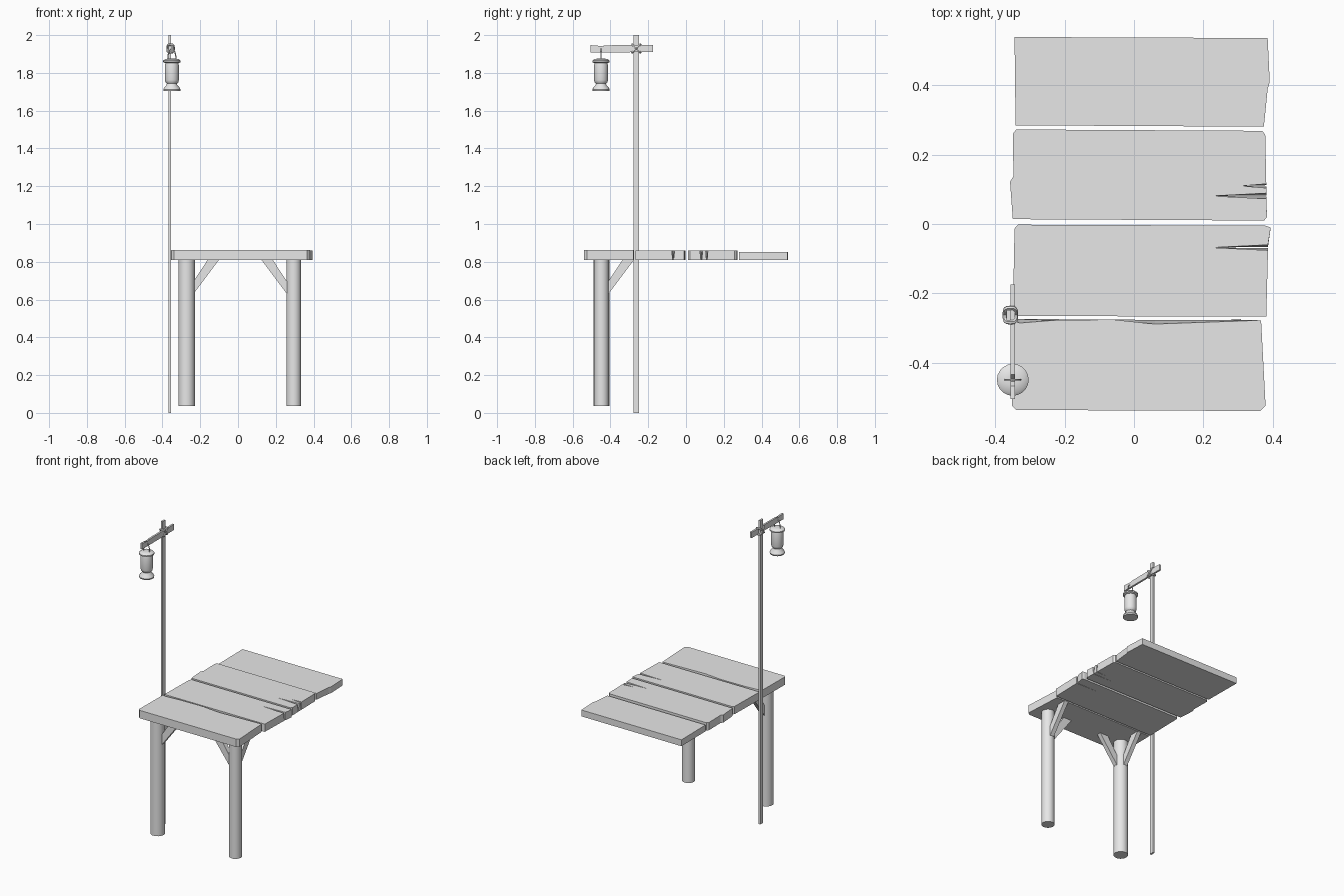
import bpy, bmesh, math
from mathutils import Vector

cube = bpy.data.objects.get("Cube")
if cube:
    bpy.data.objects.remove(cube, do_unlink=True)

grey = bpy.data.materials.new("plain grey")
grey.use_nodes = True
grey.diffuse_color = (0.8, 0.8, 0.8, 1)
grey.node_tree.nodes["Principled BSDF"].inputs["Base Color"].default_value = (0.8, 0.8, 0.8, 1)


def finish(name, bm, smooth=False):
    bmesh.ops.recalc_face_normals(bm, faces=bm.faces)
    mesh = bpy.data.meshes.new(name)
    bm.to_mesh(mesh)
    bm.free()
    mesh.materials.append(grey)
    obj = bpy.data.objects.new(name, mesh)
    bpy.context.collection.objects.link(obj)
    if smooth:
        bpy.ops.object.select_all(action='DESELECT')
        obj.select_set(True)
        bpy.context.view_layer.objects.active = obj
        bpy.ops.object.shade_smooth_by_angle(angle=math.radians(35))
    return obj


def loft(name, rings, smooth=False, closed=False):
    """Skin rings of equal length; cap the ends, or join them when closed."""
    bm = bmesh.new()
    loops = [[bm.verts.new(p) for p in ring] for ring in rings]
    pairs = list(zip(loops, loops[1:]))
    if closed:
        pairs.append((loops[-1], loops[0]))
    for a, b in pairs:
        for i in range(len(a)):
            j = (i + 1) % len(a)
            bm.faces.new((a[i], a[j], b[j], b[i]))
    if not closed:
        caps = [bm.faces.new(loops[0]), bm.faces.new(loops[-1])]
        bmesh.ops.triangulate(bm, faces=caps)
    return finish(name, bm, smooth)


def lathe(name, x, y, profile, sides, smooth=True):
    angles = [math.tau * i / sides for i in range(sides)]
    return loft(name, [[(x + r * math.cos(a), y + r * math.sin(a), z) for a in angles]
                       for r, z in profile], smooth)


def wire(name, path, radius, closed=False, sides=6):
    """Round tube along a flat path of points."""
    path = [Vector(p) for p in path]
    n = len(path)
    normal = (path[1] - path[0]).cross(path[n // 2] - path[0]).normalized()
    rings = []
    for i, p in enumerate(path):
        before = path[i - 1] if closed or i else p
        after = path[(i + 1) % n] if closed or i < n - 1 else p
        side = (after - before).normalized().cross(normal)
        angles = [math.tau * k / sides for k in range(sides)]
        rings.append([p + radius * (math.cos(a) * side + math.sin(a) * normal) for a in angles])
    return loft(name, rings, True, closed)


def crack(x, tip, y, w):
    """Split in a plank end, wide at the top and narrow underneath."""
    return [(x, y + 0.002, w), (tip, y, 0), (x, y - 0.002, -w)]


# Deck planks: outline points are x, y and the y shift of the top edge
def plank(name, outline, top):
    loft(name, [[(x, y, 0.81) for x, y, s in outline],
                [(x, y + s, top) for x, y, s in outline]])


plank("back_plank", [(-0.345, 0.54, 0), (0.386, 0.537, 0), (0.392, 0.41, 0),
                     (0.386, 0.39, 0), (0.375, 0.281, 0), (-0.342, 0.285, 0)], 0.852)
plank("middle_back_plank",
      [(-0.35, 0.26, 0), (-0.34, 0.273, 0), (0.37, 0.269, 0), (0.379, 0.258, 0)]
      + crack(0.382, 0.31, 0.11, 0.004) + crack(0.382, 0.225, 0.081, 0.006)
      + [(0.384, 0.02, 0), (0.376, 0.01, 0), (-0.35, 0.014, 0),
         (-0.358, 0.122, 0), (-0.348, 0.138, 0)], 0.861)
plank("middle_front_plank",
      [(-0.345, -0.013, 0), (-0.335, -0.002, 0), (0.38, -0.005, 0), (0.395, -0.01, 0)]
      + crack(0.387, 0.225, -0.068, 0.006)
      + [(0.382, -0.267, 0), (-0.35, -0.266, 0)], 0.861)
plank("front_plank",
      [(-0.35, -0.275, -0.004), (-0.33, -0.275, -0.011), (-0.23, -0.275, -0.003),
       (-0.06, -0.276, 0), (0.06, -0.277, -0.012), (0.367, -0.278, 0), (0.38, -0.525, 0),
       (0.365, -0.54, 0), (-0.34, -0.537, 0), (-0.353, -0.525, 0)], 0.862)

# Legs, each with one brace inwards and one brace backwards
LEG_Y = -0.447
for side, x, r, inward in (("right", -0.272, 0.044, 1), ("left", 0.295, 0.039, -1)):
    lathe(side + "_leg", x, LEG_Y, [(r, 0.037), (r, 0.812)], 14)
    for kind in ("inner", "back"):
        rings = []
        for t in (-0.014, 0.014):
            ring = []
            for d, z in ((0.025, 0.615), (0.025, 0.68), (0.112, 0.811), (0.172, 0.811)):
                if kind == "inner":
                    ring.append((x + inward * d, LEG_Y + t, z))
                else:
                    ring.append((x + t, LEG_Y + d, z))
            rings.append(ring)
        loft(side + "_" + kind + "_brace", rings)

# Lamp pole, flat in section
POLE_Y = -0.263
section = [(-0.368, -0.015), (-0.356, -0.015), (-0.356, 0.015), (-0.368, 0.015)]
loft("lamp_pole", [[(x, POLE_Y + y, z) for x, y in section] for z in (0, 2)])

# Lamp arm with a notch for the handle
LAMP_X, LAMP_Y = -0.35, -0.45
arm = [(-0.505, 1.908), (-0.175, 1.91), (-0.175, 1.948), (-0.435, 1.946),
       (-0.446, 1.926), (-0.455, 1.924), (-0.468, 1.944), (-0.505, 1.947)]
loft("lamp_arm", [[(LAMP_X + t, y, z) for y, z in arm] for t in (-0.006, 0.006)])

# Crossed rope lashing
for label, sign in (("rising", 1), ("falling", -1)):
    path = []
    for i in range(16):
        a = math.tau * i / 16
        c, s = math.cos(a), math.sin(a)
        u = math.copysign(abs(c) ** 0.5, c) * 0.026
        v = math.copysign(abs(s) ** 0.5, s) * 0.016
        path.append((-0.357 + v, POLE_Y + u * 0.8, 1.929 + sign * u * 0.8))
    wire(label + "_rope", path, 0.0065, True)

# Hanging lantern
lathe("lantern_base", LAMP_X, LAMP_Y,
      [(0.044, 1.704), (0.046, 1.712), (0.041, 1.722), (0.029, 1.735), (0.026, 1.745)], 20)
lathe("lantern_body", LAMP_X, LAMP_Y,
      [(0.026, 1.742), (0.034, 1.75), (0.037, 1.762), (0.037, 1.84), (0.033, 1.858)], 20)
lathe("lantern_cap", LAMP_X, LAMP_Y,
      [(0.036, 1.852), (0.046, 1.857), (0.046, 1.865), (0.036, 1.873), (0.015, 1.876)], 20)
arch = [(LAMP_X + 0.022 * math.cos(math.pi * i / 12), LAMP_Y,
         1.868 + 0.06 * math.sin(math.pi * i / 12)) for i in range(13)]
wire("lantern_handle", arch, 0.003)
